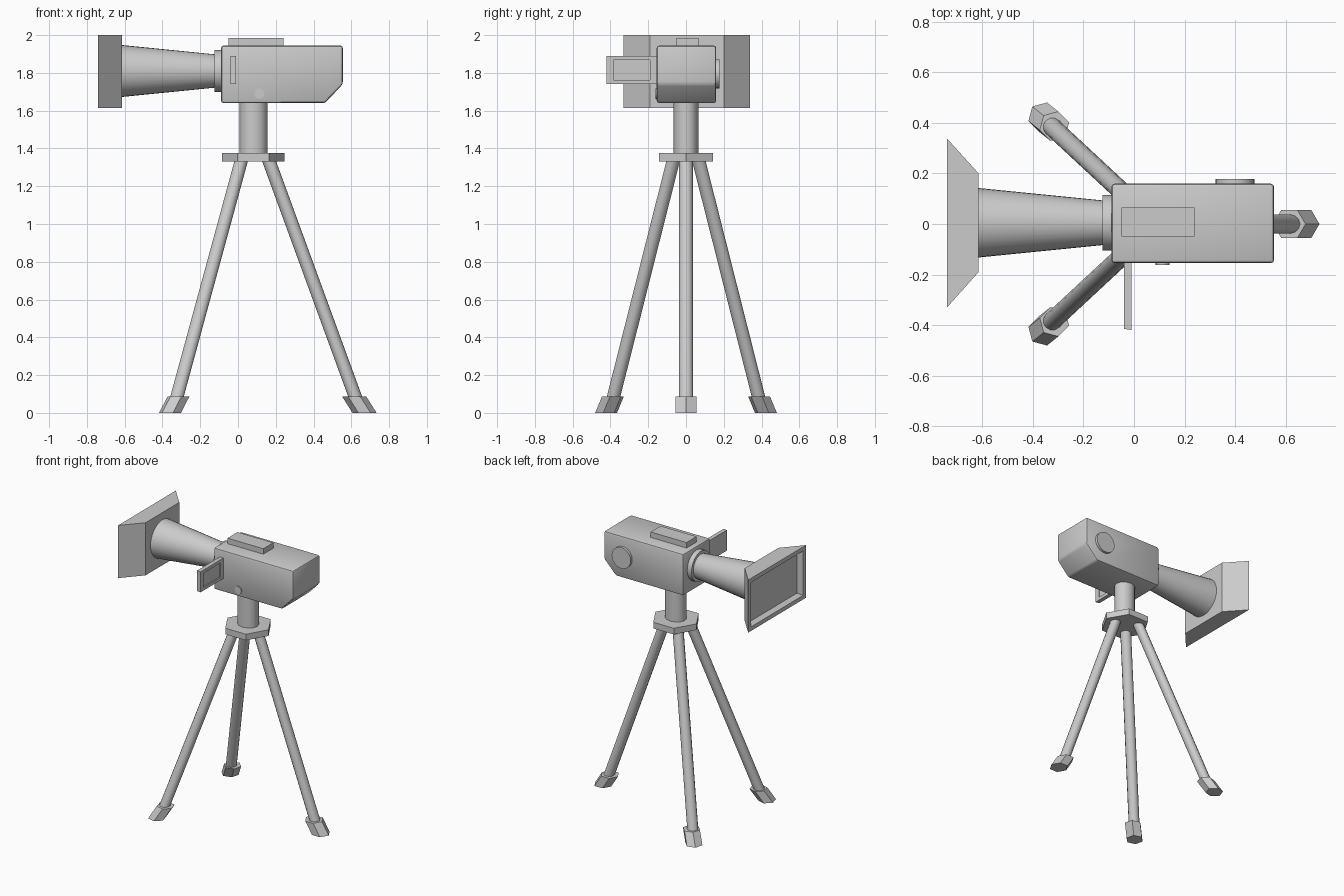
import bpy, bmesh
from math import cos, sin, pi, radians
from mathutils import Vector

if "Cube" in bpy.data.objects:
    bpy.data.objects.remove(bpy.data.objects["Cube"])


def finish(name, bm, bevel=0, angle=35):
    bmesh.ops.recalc_face_normals(bm, faces=bm.faces)
    if bevel:
        bmesh.ops.bevel(bm, geom=bm.edges[:], offset=bevel, segments=2,
                        profile=0.5, affect='EDGES')
    me = bpy.data.meshes.new(name)
    bm.to_mesh(me)
    bm.free()
    me.shade_smooth()
    me.set_sharp_from_angle(angle=radians(angle))
    ob = bpy.data.objects.new(name, me)
    bpy.context.collection.objects.link(ob)
    return ob


def loft(name, rings, bevel=0):
    """Skin a list of point rings and cap both ends."""
    bm = bmesh.new()
    vs = [[bm.verts.new(p) for p in r] for r in rings]
    n = len(vs[0])
    for a, b in zip(vs, vs[1:]):
        for i in range(n):
            j = (i + 1) % n
            bm.faces.new((a[i], a[j], b[j], b[i]))
    bm.faces.new(vs[0])
    bm.faces.new(vs[-1])
    return finish(name, bm, bevel)


def ring(c, r, n, axis='z', turn=0, sq=1):
    """Regular polygon around centre c, lying across the given axis."""
    out = []
    for i in range(n):
        t = turn + 2 * pi * i / n
        u, v = r * cos(t), r * sin(t) * sq
        d = {'z': (u, v, 0), 'x': (0, u, v), 'y': (u, 0, v)}[axis]
        out.append(Vector(c) + Vector(d))
    return out


def rect_x(x, y0, y1, z0, z1):
    return [(x, y0, z0), (x, y1, z0), (x, y1, z1), (x, y0, z1)]


# camera body: side profile with sloped lower rear corner
profile = [(-.09, 1.64), (.46, 1.64), (.555, 1.74), (.555, 1.945), (-.09, 1.945)]
loft("camera_body", [[(x, y, z) for x, z in profile] for y in (-.155, .16)], .014)

# top plate
loft("top_plate", [rect_x(x, -.05, .065, 1.93, 1.985) for x in (-.05, .24)])

# lens collar and tapered barrel
loft("lens_collar", [ring((x, .005, 1.81), .11, 24, 'x') for x in (-.125, -.08)])
loft("lens_barrel", [ring((-.62, .005, 1.81), .138, 32, 'x'),
                     ring((-.12, .005, 1.81), .088, 32, 'x')])

# flared lens hood with recessed front
loft("lens_hood", [rect_x(-.615, -.19, .2, 1.615, 2),
                   rect_x(-.74, -.33, .338, 1.615, 2),
                   rect_x(-.74, -.298, .306, 1.645, 1.97),
                   rect_x(-.705, -.275, .283, 1.66, 1.955)])

# fold-out screen, recessed on the rear side
loft("flip_screen", [rect_x(-.04, -.415, -.14, 1.74, 1.89),
                     rect_x(-.01, -.42, -.14, 1.74, 1.89),
                     rect_x(-.01, -.385, -.19, 1.763, 1.867),
                     rect_x(-.018, -.385, -.19, 1.763, 1.867)])

# side dial and small button
loft("side_dial", [ring((.4, y, 1.795), .077, 24, 'y') for y in (.15, .178)])
loft("side_button", [ring((.113, y, 1.69), .027, 16, 'y') for y in (-.14, -.162)])

# tripod column and hexagonal hub
loft("tripod_column", [ring((.082, 0, z), .074, 12, sq=.88) for z in (1.36, 1.66)])
loft("tripod_hub", [ring((.081, 0, z), .166, 6) for z in (1.33, 1.375)])

# legs: name, top, bottom, foot top, foot bottom, turn, foot radius
legs = [("rear", (.16, 0), (.63, 0), (.615, 0), (.67, 0), 0, .064)]
for label, s in (("left", 1), ("right", -1)):
    legs.append((label, (.02, .065 * s), (-.33, .39 * s), (-.315, .387 * s),
                 (-.36, .423 * s), s * radians(135), .06))
for label, top, bot, ft, fb, turn, r in legs:
    loft(label + "_leg", [ring((*bot, .06), .037, 12, turn=turn),
                          ring((*top, 1.345), .037, 12, turn=turn)])
    loft(label + "_foot", [ring((*fb, 0), r, 6, turn=turn),
                           ring((*ft, .087), r, 6, turn=turn)])
